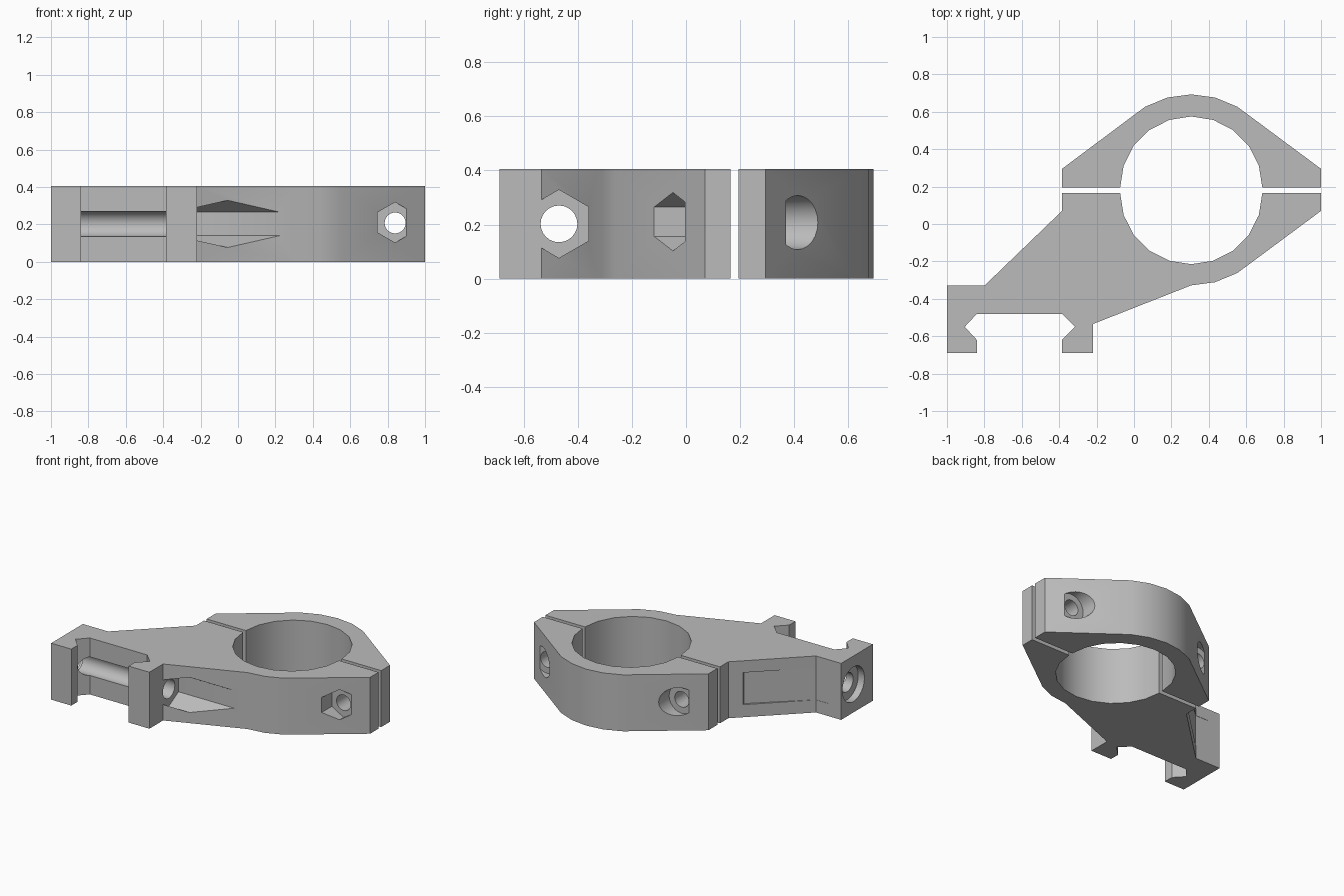
import bpy, bmesh
from math import sin, cos, radians, pi

if "Cube" in bpy.data.objects:
    bpy.data.objects.remove(bpy.data.objects["Cube"], do_unlink=True)

HEIGHT = 0.405
MID = HEIGHT / 2
RING_X = 0.306
INNER, OUTER = 0.38, 0.493
LOWER_Y, UPPER_Y = 0.165, 0.195     # mating faces of the two halves
RIGHT_BOLT, LEFT_BOLT = 0.84, -0.225
CLAMP_Y = -0.47                     # axis of the foot clamp bolt

grey = bpy.data.materials.new("mid grey")
grey.use_nodes = True
grey.diffuse_color = (0.5, 0.5, 0.5, 1)
grey.node_tree.nodes["Principled BSDF"].inputs["Base Color"].default_value = (0.5, 0.5, 0.5, 1)


def arc(y, radius, start, end, step):
    """Points on a ring arc, angles in degrees."""
    count = round(abs(end - start) / step)
    angles = [radians(start + (end - start) * i / count) for i in range(count + 1)]
    return [(RING_X + radius * cos(a), y + radius * sin(a)) for a in angles]


def circle(u, v, radius, sides):
    return [(u + radius * sin(2 * pi * i / sides), v + radius * cos(2 * pi * i / sides))
            for i in range(sides)]


def prism(name, profile, start, end, axis="z"):
    """Extrude a flat profile along one axis."""
    place = {"x": lambda u, v, w: (w, u, v),
             "y": lambda u, v, w: (u, w, v),
             "z": lambda u, v, w: (u, v, w)}[axis]
    bm = bmesh.new()
    low = [bm.verts.new(place(u, v, start)) for u, v in profile]
    high = [bm.verts.new(place(u, v, end)) for u, v in profile]
    bm.faces.new(low)
    bm.faces.new(high)
    for i in range(len(profile)):
        j = (i + 1) % len(profile)
        bm.faces.new((low[i], low[j], high[j], high[i]))
    bmesh.ops.recalc_face_normals(bm, faces=bm.faces)
    mesh = bpy.data.meshes.new(name)
    bm.to_mesh(mesh)
    bm.free()
    mesh.materials.append(grey)
    obj = bpy.data.objects.new(name, mesh)
    bpy.context.collection.objects.link(obj)
    return obj


def activate(obj):
    bpy.ops.object.select_all(action="DESELECT")
    obj.select_set(True)
    bpy.context.view_layer.objects.active = obj


def cut(obj, cutter):
    cutter.hide_render = True
    mod = obj.modifiers.new("cut", "BOOLEAN")
    mod.operation = "DIFFERENCE"
    mod.solver = "EXACT"
    mod.object = cutter
    activate(obj)
    bpy.ops.object.modifier_apply(modifier=mod.name)
    bpy.data.objects.remove(cutter, do_unlink=True)


# Upper half of the clamp ring
cap = prism("ring_cap",
            [(1, UPPER_Y), (1, 0.295)]
            + arc(UPPER_Y + 0.005, OUTER, 60, 120, 15)
            + [(-0.385, 0.295), (-0.385, UPPER_Y)]
            + arc(UPPER_Y, INNER, 180, 0, 18), 0, HEIGHT)

# Lower half with the arm and the rail foot
foot = [(-0.8, -0.33), (-1, -0.33), (-1, -0.69), (-0.84, -0.69), (-0.84, -0.62),
        (-0.905, -0.55), (-0.84, -0.48), (-0.385, -0.48), (-0.315, -0.55),
        (-0.385, -0.62), (-0.385, -0.69), (-0.22, -0.69), (-0.22, -0.535)]
body = prism("mount_body",
             [(-0.385, LOWER_Y), (-0.385, 0.07)] + foot
             + arc(LOWER_Y, OUTER, 270, 300, 15)
             + [(1, 0.07), (1, LOWER_Y)]
             + arc(LOWER_Y, INNER, 360, 180, 18), 0, HEIGHT)

# Ring bolts: counterbored in the cap, through or blind in the body
for x, depth in ((RIGHT_BOLT, -0.5), (LEFT_BOLT, -0.15)):
    cut(cap, prism("bolt_hole", circle(x, MID + 0.005, 0.056, 24), 0, 1, "y"))
    cut(cap, prism("counterbore", circle(x, MID + 0.005, 0.1, 24), 0.37, 1, "y"))
    cut(body, prism("bolt_hole", circle(x, MID + 0.005, 0.056, 24), depth, 0.4, "y"))
cut(body, prism("nut_pocket", circle(RIGHT_BOLT, MID + 0.008, 0.108, 6), -0.6, -0.003, "y"))

# Foot clamp bolt: bore, nut pocket beside the arm, head recess at the end
cut(body, prism("clamp_bore", circle(CLAMP_Y, MID, 0.068, 24), -1.2, -0.2, "x"))
cut(body, prism("clamp_nut_pocket", circle(CLAMP_Y, MID, 0.126, 6), -0.22, 0.6, "x"))
cut(body, prism("head_recess", circle(CLAMP_Y, MID, 0.125, 24), -1.2, -0.95, "x"))

# Shallow tapering relief on the sloping side of the arm
cut(body, prism("arm_relief",
                [(-0.8, -0.332), (-0.45, -0.015), (-0.475, 0.1), (-0.9, -0.332)],
                0.09, 0.32))

for obj in (cap, body):
    activate(obj)
    bpy.ops.object.shade_smooth_by_angle(angle=radians(30))
